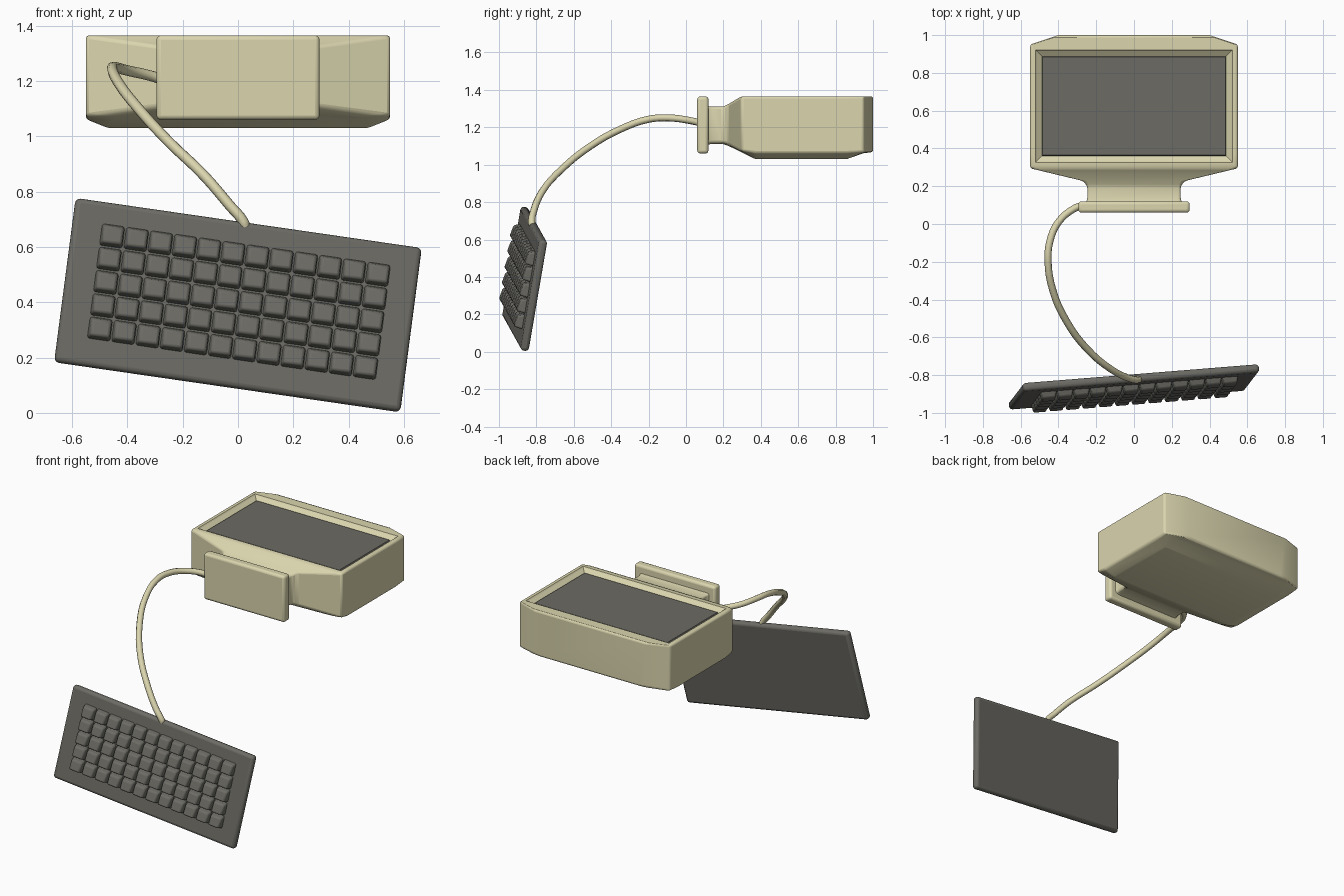
import bpy, bmesh
from mathutils import Vector, Matrix

if "Cube" in bpy.data.objects:
    bpy.data.objects.remove(bpy.data.objects["Cube"])


def material(name, rgb):
    m = bpy.data.materials.new(name)
    m.diffuse_color = (*rgb, 1)
    m.use_nodes = True
    m.node_tree.nodes["Principled BSDF"].inputs["Base Color"].default_value = m.diffuse_color
    return m


beige = material("beige plastic", (0.70, 0.66, 0.42))
grey = material("dark grey", (0.15, 0.147, 0.128))


def add(name, bm, mat, bevel=0.0, segments=3):
    bmesh.ops.recalc_face_normals(bm, faces=bm.faces)
    me = bpy.data.meshes.new(name)
    bm.to_mesh(me)
    bm.free()
    ob = bpy.data.objects.new(name, me)
    bpy.context.collection.objects.link(ob)
    me.materials.append(mat)
    if bevel:
        b = ob.modifiers.new("Bevel", 'BEVEL')
        b.width, b.segments, b.limit_method = bevel, segments, 'ANGLE'
        b.angle_limit = 0.35
    return ob


def smooth(ob, angle=0.6):
    bpy.ops.object.select_all(action='DESELECT')
    bpy.context.view_layer.objects.active = ob
    ob.select_set(True)
    bpy.ops.object.shade_smooth_by_angle(angle=angle)


def loft(bm, rings):
    # skin a list of equal-length point rings and cap both ends
    vs = [[bm.verts.new(p) for p in r] for r in rings]
    n = len(vs[0])
    for a, b in zip(vs, vs[1:]):
        for i in range(n):
            bm.faces.new((a[i], a[(i + 1) % n], b[(i + 1) % n], b[i]))
    bm.faces.new(vs[0])
    bm.faces.new(vs[-1])


def rect(x0, x1, y0, y1, z):
    return [(x0, y0, z), (x1, y0, z), (x1, y1, z), (x0, y1, z)]


# monitor casing: sections along y (y, half width, side bottom, half floor, floor, top)
sections = [
    (0.10, 0.26, 1.11, 0.235, 1.10, 1.32),
    (0.13, 0.247, 1.12, 0.225, 1.11, 1.31),
    (0.20, 0.247, 1.12, 0.225, 1.11, 1.31),
    (0.228, 0.27, 1.11, 0.24, 1.10, 1.325),
    (0.295, 0.55, 1.072, 0.45, 1.068, 1.365),
    (0.37, 0.55, 1.062, 0.47, 1.03, 1.365),
    (0.86, 0.55, 1.062, 0.47, 1.03, 1.365),
    (0.95, 0.55, 1.067, 0.46, 1.062, 1.365),
    (1.00, 0.40, 1.072, 0.36, 1.067, 1.365),
]
bm = bmesh.new()
loft(bm, [[(-f, y, zf), (-w, y, zs), (-w, y, t), (w, y, t), (w, y, zs), (f, y, zf)]
          for y, w, zs, f, zf, t in sections])
casing = add("monitor_casing", bm, beige, 0.014)

# sloped recess for the screen
bm = bmesh.new()
loft(bm, [rect(-0.488, 0.488, 0.36, 0.888, 1.338), rect(-0.515, 0.515, 0.333, 0.915, 1.358),
          rect(-0.535, 0.535, 0.313, 0.935, 1.38)])
cutter = add("screen_cutter", bm, beige)
cutter.hide_render = True
cutter.hide_set(True)
cut = casing.modifiers.new("Recess", 'BOOLEAN')
cut.object, cut.operation, cut.solver = cutter, 'DIFFERENCE', 'EXACT'
smooth(casing)

# screen plate
bm = bmesh.new()
loft(bm, [rect(-0.488, 0.488, 0.36, 0.888, 1.336), rect(-0.484, 0.484, 0.364, 0.884, 1.345)])
smooth(add("screen", bm, grey))

# monitor foot
bm = bmesh.new()
loft(bm, [rect(-0.295, 0.295, 0.06, 0.12, 1.06), rect(-0.295, 0.295, 0.06, 0.12, 1.365)])
smooth(add("monitor_foot", bm, beige, 0.016))

# cable
path = [(-0.27, 0.10, 1.205), (-0.32, 0.08, 1.22), (-0.40, 0.01, 1.238), (-0.445, -0.09, 1.25),
        (-0.455, -0.20, 1.243), (-0.43, -0.35, 1.19), (-0.36, -0.51, 1.10), (-0.25, -0.66, 0.98),
        (-0.12, -0.77, 0.855), (-0.03, -0.815, 0.75), (0.02, -0.825, 0.69), (0.025, -0.822, 0.675)]
cu = bpy.data.curves.new("cable", 'CURVE')
cu.dimensions = '3D'
cu.bevel_depth, cu.bevel_resolution, cu.resolution_u = 0.019, 2, 4
cu.use_fill_caps = True
sp = cu.splines.new('BEZIER')
sp.bezier_points.add(len(path) - 1)
for p, co in zip(sp.bezier_points, path):
    p.co = co
    p.handle_left_type = p.handle_right_type = 'AUTO'
cu.materials.append(beige)
bpy.context.collection.objects.link(bpy.data.objects.new("cable", cu))

# keyboard frame: u along the rows, v up the board, n out of the keys
u = Vector((1.245, 0.10, -0.18)).normalized()
v = Vector((0.075, 0.10, 0.585))
v = (v - u * v.dot(u)).normalized()
n = u.cross(v)
frame = Matrix((u, v, n)).transposed().to_4x4()
frame.translation = (0, -0.865, 0.39)

# keyboard slab
bm = bmesh.new()
loft(bm, [rect(-0.634, 0.634, -0.303, 0.303, z) for z in (-0.025, 0.02)])
bm.transform(frame)
smooth(add("keyboard_slab", bm, grey, 0.018))

# keys: tapered caps with slightly tilted tops
bm = bmesh.new()
px, py = 0.0885, 0.086
for i in range(12):
    for j in range(5):
        x, y = (i - 5.5) * px, (j - 2) * py + 0.01
        top = rect(x - 0.035, x + 0.035, y - 0.034, y + 0.028, 0)
        top = [(a, b, 0.064 if b < y else 0.052) for a, b, _ in top]
        loft(bm, [rect(x - 0.043, x + 0.043, y - 0.042, y + 0.042, 0.012), top])
bm.transform(frame)
smooth(add("keys", bm, grey, 0.009, 2))
